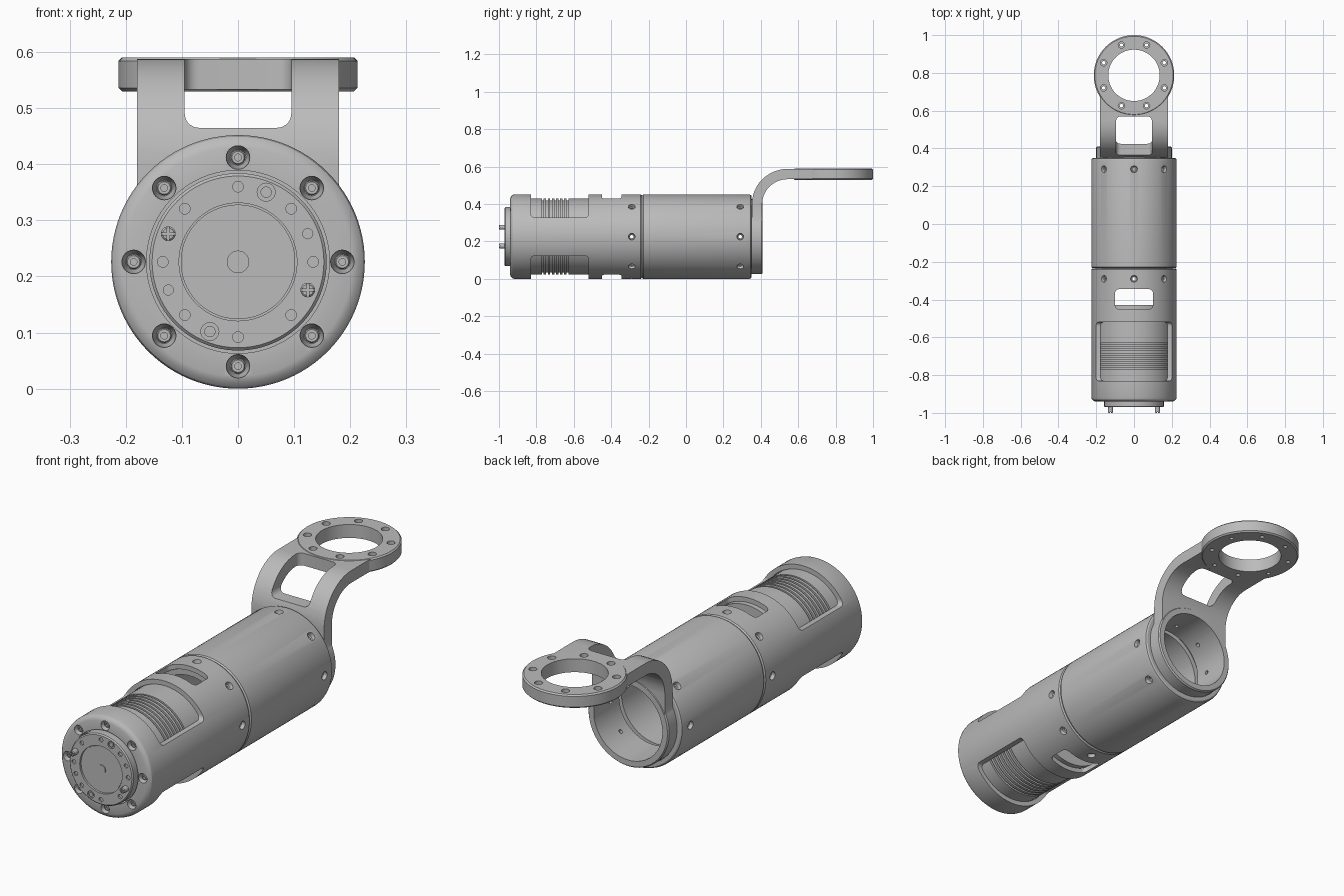
import bpy, bmesh
from math import pi, cos, sin, radians
from mathutils import Vector, Matrix

if "Cube" in bpy.data.objects:
    bpy.data.objects.remove(bpy.data.objects["Cube"], do_unlink=True)

Z = 0.226    # height of the long axis
R = 0.226    # body radius
RING_Y = 0.787
FWD = Vector((0, 1, 0))
AXIS = Vector((0, 0, Z))

grey = bpy.data.materials.new("satin_grey")
grey.use_nodes = True
grey.diffuse_color = (0.5, 0.5, 0.5, 1)
grey.node_tree.nodes["Principled BSDF"].inputs["Base Color"].default_value = (0.5, 0.5, 0.5, 1)


def finish(bm, name):
    bmesh.ops.recalc_face_normals(bm, faces=bm.faces)
    mesh = bpy.data.meshes.new(name)
    bm.to_mesh(mesh)
    bm.free()
    mesh.materials.append(grey)
    ob = bpy.data.objects.new(name, mesh)
    bpy.context.collection.objects.link(ob)
    return ob


def revolve(name, profile, origin=AXIS, axis=FWD, seg=96):
    """Spin a (radius, distance) outline around an axis."""
    bm = bmesh.new()
    verts = [bm.verts.new((r, 0, h)) for r, h in profile]
    for a, b in zip(verts, verts[1:] + verts[:1]):
        if a.co.x + b.co.x > 0:
            bm.edges.new((a, b))
    bmesh.ops.spin(bm, geom=bm.verts[:] + bm.edges[:], cent=(0, 0, 0),
                   axis=(0, 0, 1), angle=2 * pi, steps=seg, use_merge=False)
    bmesh.ops.remove_doubles(bm, verts=bm.verts, dist=1e-5)
    turn = Vector((0, 0, 1)).rotation_difference(axis).to_matrix().to_4x4()
    bm.transform(Matrix.Translation(origin) @ turn)
    return finish(bm, name)


def rod(name, r, start, end, origin=AXIS, axis=FWD, seg=24):
    return revolve(name, [(0, start), (r, start), (r, end), (0, end)], origin, axis, seg)


def box(name, lo, hi, round_by=0.0):
    lo, hi = Vector(lo), Vector(hi)
    bm = bmesh.new()
    bmesh.ops.create_cube(bm, size=1)
    bm.transform(Matrix.Translation((lo + hi) / 2) @ Matrix.Diagonal((*(hi - lo), 1)))
    if round_by:
        bmesh.ops.bevel(bm, geom=bm.edges[:], offset=round_by, segments=5,
                        profile=0.5, affect='EDGES')
    return finish(bm, name)


def combine(body, tools, operation='DIFFERENCE'):
    bpy.context.view_layer.objects.active = body
    for tool in tools:
        tool.hide_render = True
        mod = body.modifiers.new("combine", 'BOOLEAN')
        mod.operation, mod.solver, mod.object = operation, 'EXACT', tool
        bpy.ops.object.modifier_apply(modifier=mod.name)
        bpy.data.objects.remove(tool, do_unlink=True)


def around(radius, degrees, y=0.0):
    a = radians(degrees)
    return Vector((radius * cos(a), y, Z + radius * sin(a)))


EIGHTH = range(0, 360, 45)


def radial_holes(y):
    """Countersunk screw holes pointing at the long axis."""
    outline = [(0, 0.12), (0.009, 0.12), (0.009, 0.208), (0.015, 0.21), (0.021, 0.24), (0, 0.24)]
    return [revolve("hole_cutter", outline, Vector((0, y, Z)),
                    around(1, d) - AXIS, 20) for d in EIGHTH]


# Front housing: rounded shell with motor windows, vent slot and screw holes
housing = revolve("front_housing", [
    (0.163, -0.9), (0.163, -0.94), (0.204, -0.94), (0.215, -0.936), (0.223, -0.928),
    (R, -0.916), (R, -0.242), (0.221, -0.236), (0.205, -0.236), (0.205, -0.9)])
cutters = [box("slot_cutter", (-0.1, -0.45, -0.1), (0.1, -0.345, 0.6), 0.02)]
for side in (1, -1):
    low, high = sorted((Z + side * 0.103, Z + side * 0.33))
    cutters.append(box("window_cutter", (-0.3, -0.83, low), (0.3, -0.52, high), 0.02))
sink = [(0, -0.96), (0.021, -0.96), (0.021, -0.937), (0.014, -0.915), (0, -0.915)]
cutters += [revolve("sink_cutter", sink, around(0.186, d), FWD, 24) for d in EIGHTH]
combine(housing, cutters + radial_holes(-0.29))

# Cap screws sunk in the front face, with a socket in each head
for d in EIGHTH:
    revolve("face_screw", [(0, -0.921), (0.006, -0.921), (0.006, -0.929), (0.011, -0.929),
                           (0.013, -0.926), (0.013, -0.91), (0, -0.91)], around(0.186, d), FWD, 24)

# Motor: output flange in front, ribbed can behind
outline = [(0, -0.968), (0.02, -0.968), (0.02, -0.964), (0.102, -0.964), (0.102, -0.96),
           (0.105, -0.96), (0.105, -0.97), (0.153, -0.97), (0.158, -0.965), (0.158, -0.898),
           (0.203, -0.898)]
for i in range(7):
    y = -0.77 + i * 0.022
    outline += [(0.203, y), (0.193, y), (0.193, y + 0.009), (0.203, y + 0.009)]
outline += [(0.203, -0.43), (0, -0.43)]
motor = revolve("motor", outline)
holes = [(d, 0.0095) for d in EIGHTH] + [(22, 0.009), (202, 0.009), (68, 0.016), (248, 0.016)]
combine(motor, [rod("hole_cutter", r, -0.98, -0.963, around(0.134, d)) for d, r in holes])
for d in (68, 248):
    rod("flange_plug", 0.01, -0.969, -0.955, around(0.134, d))

# Two protruding pins with cross-cut ends
for d in (158, 338):
    pin = revolve("cross_pin", [(0, -1), (0.01, -1), (0.013, -0.997), (0.013, -0.95), (0, -0.95)],
                  around(0.134, d), FWD, 24)
    c = around(0.134, d)
    combine(pin, [box("cross_cutter", (c.x - w, -1.1, c.z - h), (c.x + w, -0.994, c.z + h))
                  for w, h in ((0.03, 0.002), (0.002, 0.03))])

# Rear tube with a spigot fitting inside the front housing
tube = revolve("rear_tube", [
    (0.18, -0.34), (0.203, -0.34), (0.203, -0.234), (0.221, -0.234), (R, -0.228),
    (R, 0.336), (0.223, 0.346), (0.217, 0.35), (0.201, 0.35), (0.201, 0.2), (0.18, 0.2)])
combine(tube, radial_holes(-0.29) + radial_holes(0.29))

# Bracket: collar, bent strap and mounting ring merged into one piece
bracket = revolve("bracket", [(0, 0.23), (0.2, 0.23), (0.2, 0.404), (0.195, 0.41), (0, 0.41)])
bend = [radians(180 - 7.5 * i) for i in range(13)]
arc = lambda r: [(0.542 + r * cos(a), 0.398 + r * sin(a)) for a in bend]
path = ([(0.352, Z)] + arc(0.19) + [(RING_Y, 0.588), (RING_Y, 0.533)]
        + arc(0.135)[::-1] + [(0.407, Z)])
bm = bmesh.new()
face = bm.faces.new([bm.verts.new((-0.18, y, z)) for y, z in path])
side = bmesh.ops.extrude_face_region(bm, geom=[face])["geom"]
bmesh.ops.translate(bm, vec=(0.36, 0, 0),
                    verts=[v for v in side if isinstance(v, bmesh.types.BMVert)])
strap = finish(bm, "strap")
UP = Vector((0, 0, 1))
hub = Vector((0, RING_Y, 0))
ring = revolve("ring", [(0, 0.53), (0.207, 0.53), (0.213, 0.536), (0.213, 0.584),
                        (0.207, 0.59), (0, 0.59)], hub, UP)
combine(bracket, [strap, ring], 'UNION')
cutters = [rod("bore_cutter", 0.17, 0.2, 0.5, seg=96),
           rod("ring_cutter", 0.136, 0.45, 0.7, hub, UP, 96),
           box("window_cutter", (-0.095, 0.25, 0.465), (0.095, 0.57, 0.75), 0.025)]
bolt = [(0, 0.5), (0.009, 0.5), (0.009, 0.56), (0.017, 0.56), (0.017, 0.62), (0, 0.62)]
for d in EIGHTH:
    a = radians(d + 22.5)
    cutters.append(revolve("bolt_cutter", bolt,
                           hub + Vector((cos(a), sin(a), 0)) * 0.174, UP, 20))
combine(bracket, cutters + radial_holes(0.29))

# Smooth shading with crisp edges
bpy.ops.object.select_all(action='DESELECT')
for ob in bpy.context.scene.objects:
    if ob.type == 'MESH' and ob.data.materials and ob.data.materials[0] == grey:
        ob.select_set(True)
        bpy.context.view_layer.objects.active = ob
bpy.ops.object.shade_smooth_by_angle(angle=radians(30))
